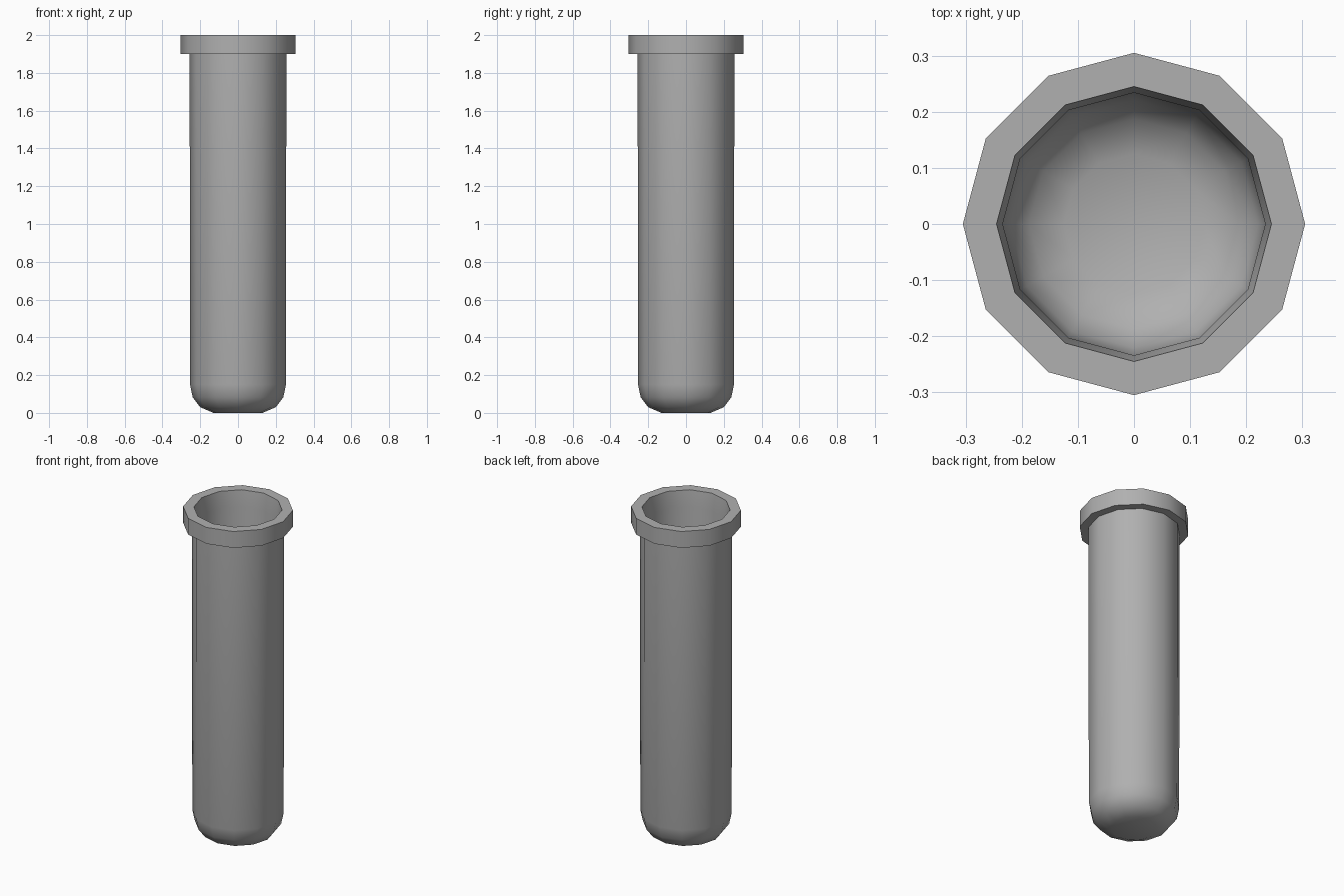
import bpy, bmesh, math

if "Cube" in bpy.data.objects:
    bpy.data.objects.remove(bpy.data.objects["Cube"])

SIDES = 12

# Closed wall profile (radius, z): outer bottom -> lip -> inner wall -> inner bottom
profile = [
    (0.0, 0.0), (0.13, 0.0), (0.2, 0.03), (0.24, 0.083), (0.254, 0.15),
    (0.256, 1.9), (0.305, 1.9), (0.305, 2.0),
    (0.245, 2.0), (0.234, 1.9), (0.233, 0.155), (0.221, 0.095), (0.187, 0.05),
    (0.125, 0.021), (0.0, 0.02),
]


def lathe(name, points, sides):
    """Revolve a profile about z; points on the axis become poles."""
    bm = bmesh.new()
    rings = []
    for r, z in points:
        n = sides if r > 0 else 1
        rings.append([bm.verts.new((r * math.cos(2 * math.pi * i / sides),
                                    r * math.sin(2 * math.pi * i / sides), z))
                      for i in range(n)])
    for a, b in zip(rings, rings[1:]):
        for i in range(sides):
            j = (i + 1) % sides
            loop = [a[i % len(a)], a[j % len(a)], b[j % len(b)], b[i % len(b)]]
            bm.faces.new(list(dict.fromkeys(loop)))
    bmesh.ops.recalc_face_normals(bm, faces=bm.faces)
    mesh = bpy.data.meshes.new(name)
    bm.to_mesh(mesh)
    bm.free()
    obj = bpy.data.objects.new(name, mesh)
    bpy.context.collection.objects.link(obj)
    return obj


# Hollow round-bottomed tube with its rim
tube = lathe("test_tube", profile, SIDES)

# Darker grey
grey = bpy.data.materials.new("dark_grey")
grey.diffuse_color = (0.435, 0.435, 0.435, 1)
grey.use_nodes = True
grey.node_tree.nodes["Principled BSDF"].inputs["Base Color"].default_value = grey.diffuse_color
tube.data.materials.append(grey)

bpy.context.view_layer.objects.active = tube
tube.select_set(True)
bpy.ops.object.shade_smooth_by_angle(angle=math.radians(40))
